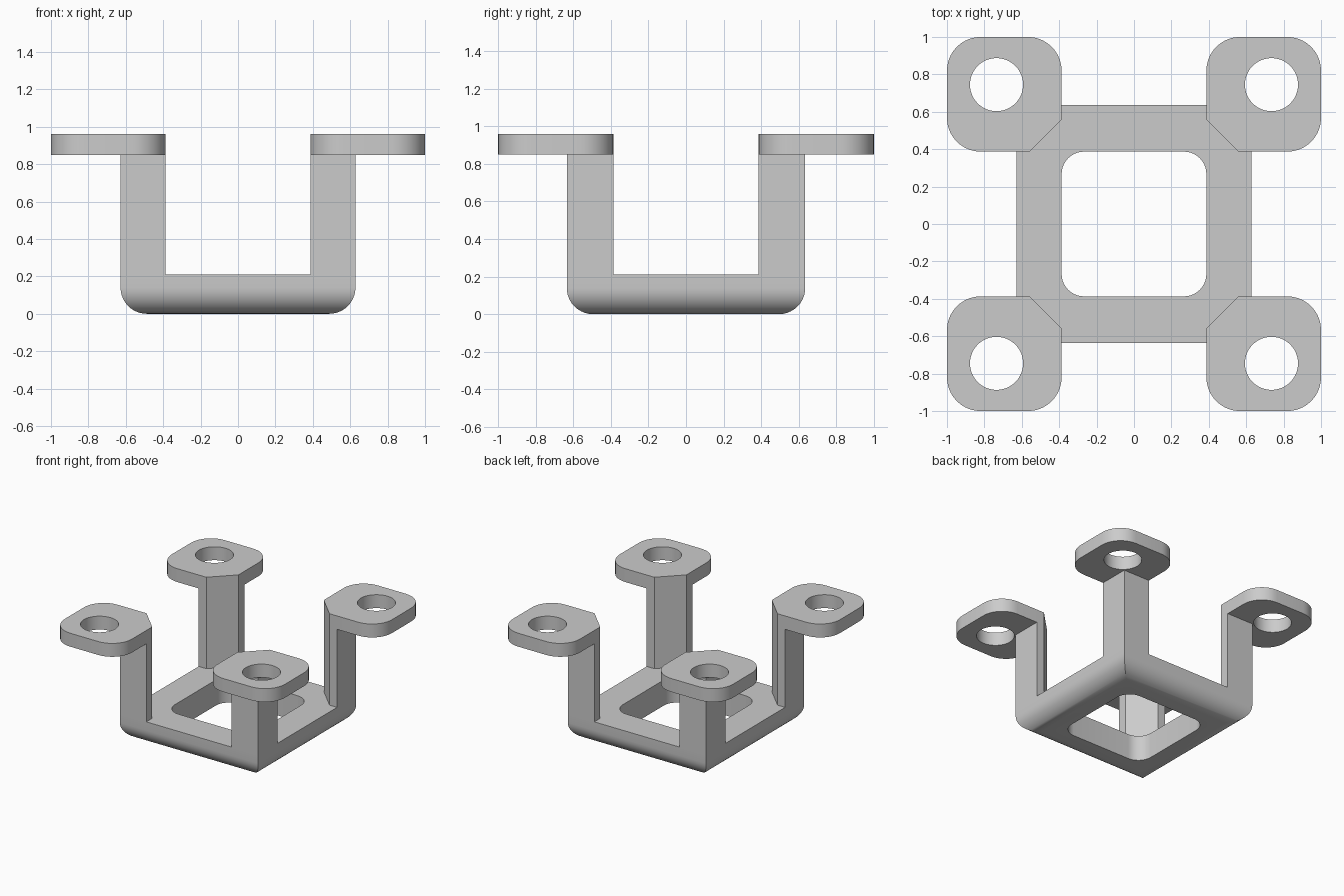
import bpy, bmesh, math
from mathutils import Vector

if "Cube" in bpy.data.objects:
    bpy.data.objects.remove(bpy.data.objects["Cube"], do_unlink=True)

GREY = (0.6, 0.6, 0.6, 1.0)
mat = bpy.data.materials.new("light_grey")
mat.use_nodes = True
mat.diffuse_color = GREY
mat.node_tree.nodes["Principled BSDF"].inputs["Base Color"].default_value = GREY


def outline(corners, steps=10):
    """Turn (x, y, radius) corners into a polygon; rounded corners are right angles."""
    pts = []
    for i, (x, y, r) in enumerate(corners):
        p = Vector((x, y))
        if r == 0:
            pts.append(p)
            continue
        before = (Vector(corners[i - 1][:2]) - p).normalized()
        after = (Vector(corners[(i + 1) % len(corners)][:2]) - p).normalized()
        centre = p + r * (before + after)
        for k in range(steps + 1):
            a = math.pi / 2 * k / steps
            pts.append(centre - r * (math.cos(a) * after + math.sin(a) * before))
    return pts


def rectangle(hx, hy, r=0):
    return outline([(-hx, -hy, r), (hx, -hy, r), (hx, hy, r), (-hx, hy, r)])


def circle(cx, cy, r, n=48):
    return [Vector((cx + r * math.cos(math.tau * k / n),
                    cy + r * math.sin(math.tau * k / n))) for k in range(n)]


def solid(name, levels, hole=None):
    """Loft (outline, z) levels, cap both ends, with an optional through hole."""
    bm = bmesh.new()

    def walls(sections):
        rings = [[bm.verts.new((p.x, p.y, z)) for p in pts] for pts, z in sections]
        n = len(rings[0])
        for a, b in zip(rings, rings[1:]):
            for i in range(n):
                j = (i + 1) % n
                bm.faces.new((a[i], a[j], b[j], b[i]))
        return [[bm.edges.get((ring[i], ring[i - 1])) for i in range(n)]
                for ring in (rings[0], rings[-1])]

    ends = walls(levels)
    if hole:
        inner = walls([(hole, levels[0][1]), (hole, levels[-1][1])])
        ends = [a + b for a, b in zip(ends, inner)]
    for edges in ends:
        bmesh.ops.triangle_fill(bm, use_beauty=True, edges=edges, normal=(0, 0, 1))
    bmesh.ops.recalc_face_normals(bm, faces=bm.faces[:])
    mesh = bpy.data.meshes.new(name)
    bm.to_mesh(mesh)
    bm.free()
    mesh.materials.append(mat)
    obj = bpy.data.objects.new(name, mesh)
    bpy.context.collection.objects.link(obj)
    bpy.ops.object.select_all(action='DESELECT')
    obj.select_set(True)
    bpy.context.view_layer.objects.active = obj
    bpy.ops.object.shade_smooth_by_angle(angle=math.radians(30))
    return obj


HX, HY = 0.628, 0.635        # half size of the base
INNER, CUT = 0.387, 0.172    # inner side of posts and pads, and their chamfer
BASE_TOP, PAD_LOW, PAD_TOP = 0.21, 0.85, 0.96

# Square base frame with a rounded lower edge
ROUND, STEPS = 0.14, 10
levels = []
for k in range(STEPS + 1):
    a = math.pi / 2 * k / STEPS
    inset = ROUND * (1 - math.sin(a))
    levels.append((rectangle(HX - inset, HY - inset), ROUND * (1 - math.cos(a))))
levels.append((rectangle(HX, HY), BASE_TOP))
solid("base_frame", levels, rectangle(INNER, INNER, 0.12))

# Corner posts and mounting pads
chamfer = [(INNER, INNER + CUT, 0), (INNER + CUT, INNER, 0)]
post_corners = chamfer + [(HX, INNER, 0), (HX, HY, 0), (INNER, HY, 0)]
pad_corners = chamfer + [(1, INNER, 0.18), (1, 1, 0.18), (INNER, 1, 0.18)]
for sy, depth in ((-1, "front"), (1, "back")):
    for sx, side in ((-1, "right"), (1, "left")):
        def placed(pts):
            return [Vector((p.x * sx, p.y * sy)) for p in pts]

        post = placed(outline(post_corners))
        solid(f"{depth}_{side}_post", [(post, BASE_TOP), (post, PAD_LOW)])
        pad = placed(outline(pad_corners))
        solid(f"{depth}_{side}_pad", [(pad, PAD_LOW), (pad, PAD_TOP)],
              placed(circle(0.735, 0.745, 0.142)))
